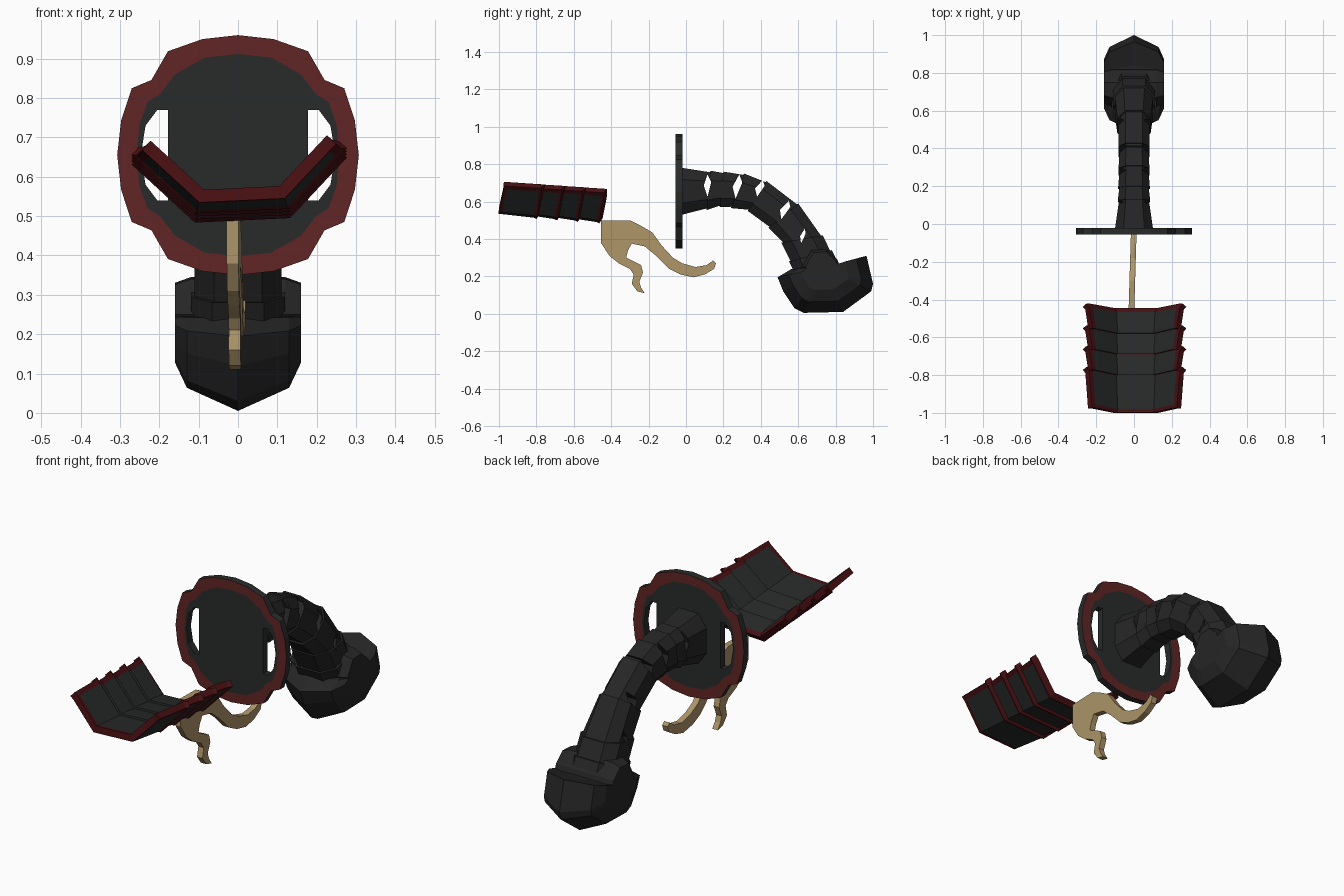
import bpy, bmesh
from mathutils import Vector

cube = bpy.data.objects.get("Cube")
if cube:
    bpy.data.objects.remove(cube, do_unlink=True)


def material(name, r, g, b):
    m = bpy.data.materials.new(name)
    m.use_nodes = True
    m.diffuse_color = (r, g, b, 1)
    m.node_tree.nodes["Principled BSDF"].inputs["Base Color"].default_value = (r, g, b, 1)
    return m


charcoal = material("charcoal", .019, .019, .019)
slate = material("slate", .022, .024, .024)
rim_red = material("rim_red", .12, .018, .018)
deep_red = material("deep_red", .065, .005, .006)
tan = material("tan", .42, .30, .14)


def finish(name, bm, *mats):
    bmesh.ops.recalc_face_normals(bm, faces=bm.faces)
    mesh = bpy.data.meshes.new(name)
    bm.to_mesh(mesh)
    bm.free()
    for m in mats:
        mesh.materials.append(m)
    ob = bpy.data.objects.new(name, mesh)
    bpy.context.collection.objects.link(ob)
    return ob


def loft(name, rings, mat):
    """Closed solid through rings with equal point counts."""
    bm = bmesh.new()
    loops = [[bm.verts.new(p) for p in ring] for ring in rings]
    n = len(loops[0])
    for a, b in zip(loops, loops[1:]):
        for i in range(n):
            j = (i + 1) % n
            bm.faces.new((a[i], a[j], b[j], b[i]))
    bm.faces.new(loops[0])
    bm.faces.new(loops[-1])
    return finish(name, bm, mat)


def side_ring(points, x, scale=1, centre=(0, 0)):
    """Side profile in hundredths (y, z), placed at x."""
    cy, cz = centre
    return [(x, (cy + (y - cy) * scale) / 100, (cz + (z - cz) * scale) / 100)
            for y, z in points]


def cut(target, cutter):
    cutter.hide_render = True
    mod = target.modifiers.new("cut", 'BOOLEAN')
    mod.operation = 'DIFFERENCE'
    mod.solver = 'EXACT'
    mod.object = cutter
    bpy.context.view_layer.objects.active = target
    bpy.ops.object.modifier_apply(modifier=mod.name)
    bpy.data.objects.remove(cutter, do_unlink=True)


# Guard plate: lobed disc with a red border on both faces
def mirrored_loop(quarter):
    """Quarter outline from top to side, mirrored to a full loop."""
    right = quarter + [(x, -z) for x, z in quarter[-2::-1]]
    return right + [(-x, z) for x, z in right[-2:0:-1]]


MID = .655
outer = mirrored_loop([(0, 30.5), (9, 29.5), (17.8, 26.4), (22, 19.1), (27, 17), (29.7, 8.8), (30.7, 0)])
inner = mirrored_loop([(0, 25.7), (8.4, 24.8), (16, 20.5), (19.8, 15.5), (23, 13.5), (25, 8), (25.8, 0)])
bm = bmesh.new()
walls = []
for y in (-.055, -.02):
    out_v, in_v = ([bm.verts.new((x / 100, y, MID + z / 100)) for x, z in loop] for loop in (outer, inner))
    for i in range(len(out_v)):
        j = (i + 1) % len(out_v)
        bm.faces.new((out_v[i], out_v[j], in_v[j], in_v[i])).material_index = 1
    bm.faces.new(in_v)
    walls.append(out_v)
for i in range(len(outer)):
    j = (i + 1) % len(outer)
    bm.faces.new((walls[0][i], walls[0][j], walls[1][j], walls[1][i]))
guard = finish("guard_plate", bm, slate, rim_red)

slot = [(17.8, 11.5), (20.5, 11.5), (23.5, 7.5), (24.7, 0),
        (23.5, -7.5), (20.5, -11.5), (17.8, -11.5)]
for side in (-1, 1):
    cut(guard, loft("slot_cutter", [[(side * x / 100, y, MID + z / 100) for x, z in slot]
                                    for y in (-.2, .2)], slate))

# Grip: stepped segments, each station is top y, z, bottom y, z, half width
stations = [(-2, 78, -2, 53, 10), (13, 76.5, 11, 55.5, 8.6), (20, 76, 18, 57, 8.4),
            (31, 75, 24, 56.5, 8.2), (43, 71, 33, 55, 8.2), (60, 59, 44, 46, 8.8),
            (73, 42, 51, 38, 11), (78, 34, 55, 28, 12), (85, 20, 62, 14, 12)]
section = [(-.55, 0), (.55, 0), (1, .25), (1, .75), (.55, 1), (-.55, 1), (-1, .75), (-1, .25)]


def grip_ring(station, k):
    ty, tz, by, bz, w = (v / 100 for v in station)
    top, bottom = Vector((0, ty, tz)), Vector((0, by, bz))
    return [top.lerp(bottom, .5 + (t - .5) * k) + Vector((u * w * k, 0, 0)) for u, t in section]


rings = [grip_ring(stations[0], 1)]
for s in stations[1:-1]:
    rings += [grip_ring(s, .92), grip_ring(s, 1)]
rings.append(grip_ring(stations[-1], 1))
grip = loft("grip", rings, charcoal)

# Diamond openings through the grip: centre y, z, half width, half height, lean
for cy, cz, w, h, lean in [(11.5, 68.5, 2, 6, 0), (27.5, 68, 2.6, 6.5, 1), (39.5, 67, 2.6, 4.5, 1.5),
                           (53, 55.5, 2.8, 5, 2), (62.5, 41.5, 1.5, 4, 1)]:
    diamond = [(cy + lean, cz + h), (cy + w, cz + h / 3), (cy - lean, cz - h), (cy - w, cz)]
    cut(grip, loft("opening_cutter", [side_ring(diamond, x) for x in (-.3, .3)], charcoal))

# Pommel: cup shape, narrowing towards its sides
pommel = [(56.5, 24), (49, 19.5), (52, 12), (58, 3), (63, .5), (84, 1),
          (99, 12), (100, 16), (96.5, 31), (84, 27)]
loft("pommel", [side_ring(pommel, x, k, (74, 25))
                for x, k in [(-.16, .5), (-.13, .76), (0, 1), (.13, .76), (.16, .5)]], charcoal)

# Collar joining grip and pommel
collar = [(62, 25), (67, 34), (75, 34.5), (81, 29), (85, 16), (70, 14)]
loft("collar", [side_ring(collar, x, k, (74, 25))
                for x, k in [(-.16, .85), (-.12, 1), (.12, 1), (.16, .85)]], charcoal)

# Hook: flat forked silhouette
hook = [(-45.5, 50), (-30, 50), (-24, 47), (-18, 43.5), (-13, 36.5), (-7, 30), (-2, 27), (5, 25),
        (11, 26), (14.5, 28.5), (16, 27), (15, 24), (10, 21), (4, 19.5), (-3, 21), (-9, 24),
        (-16, 31), (-22, 36), (-29, 37.5), (-31, 34), (-32, 30), (-28, 28), (-24, 26), (-23, 22),
        (-25, 17), (-24, 14), (-22, 11), (-26, 12), (-29, 16), (-28, 21), (-30, 24), (-36, 27),
        (-41, 31), (-45.5, 38)]
loft("hook", [[(x + y * .03, y, z) for x, y, z in side_ring(hook, side)]
              for side in (-.015, .015)], tan)

# Forearm plates: four bent overlapping panels with red borders
bend = [Vector(p) for p in [(-.24, .68), (-.095, .547), (.115, .557), (.245, .695)]]
hub = Vector((0, .68))
bend = [bend[0], bend[0].lerp(bend[1], .13), bend[1], bend[2], bend[3].lerp(bend[2], .13), bend[3]]


def arm_plate(index, front, back):
    edge = .018
    rows = [(front, .97), (front + edge, .975), (back - edge, 1.03), (back, 1.09)]
    bm = bmesh.new()
    grid = []
    for y, k in rows:
        drop = (y + 1) * .07
        row = []
        for p in bend:
            q = hub + (p - hub) * k
            sweep = .025 if abs(p.x) > .15 else 0
            row.append(bm.verts.new((q.x, y + sweep, q.y - drop)))
        grid.append(row)
    for r in range(3):
        for c in range(5):
            f = bm.faces.new((grid[r][c], grid[r][c + 1], grid[r + 1][c + 1], grid[r + 1][c]))
            border = r == 2 or c in (0, 4) or (r == 0 and index == 0)
            f.material_index = int(border)
    ob = finish(f"forearm_plate_{index + 1}", bm, slate, deep_red)
    mod = ob.modifiers.new("thickness", 'SOLIDIFY')
    mod.thickness = .032
    mod.offset = 0
    mod.use_even_offset = True


edges = [-1, -.79, -.68, -.57, -.455]
for i in range(4):
    arm_plate(i, edges[i] - (.01 if i else 0), edges[i + 1])
